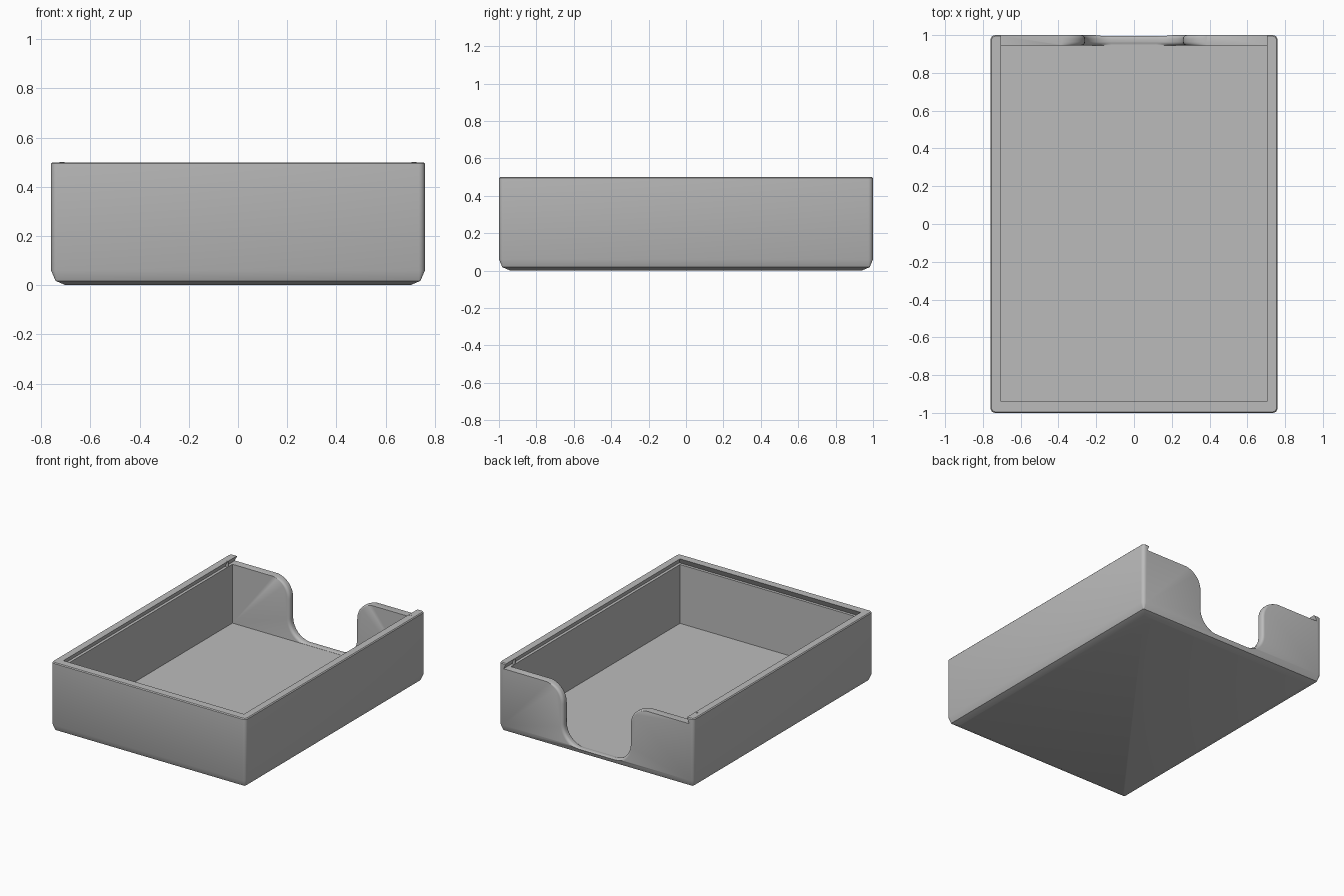
import bpy, bmesh, math

cube = bpy.data.objects.get("Cube")
if cube:
    bpy.data.objects.remove(cube, do_unlink=True)

grey = bpy.data.materials.new("plain_grey")
grey.use_nodes = True
COLOUR = (0.5, 0.5, 0.5, 1)
grey.diffuse_color = COLOUR
grey.node_tree.nodes["Principled BSDF"].inputs["Base Color"].default_value = COLOUR

HX, HY, TOP = 0.76, 1.0, 0.5          # outer half sizes and height
IN_X, IN_FRONT, IN_BACK = 0.705, -0.94, 0.945
FLOOR, LEDGE = 0.045, 0.46


def loft(name, rings):
    """Closed solid skinned through rings of equal point count."""
    bm = bmesh.new()
    rows = [[bm.verts.new(p) for p in ring] for ring in rings]
    n = len(rows[0])
    for a, b in zip(rows, rows[1:]):
        for i in range(n):
            j = (i + 1) % n
            bm.faces.new((a[i], a[j], b[j], b[i]))
    bm.faces.new(rows[0])
    bm.faces.new(rows[-1])
    bmesh.ops.recalc_face_normals(bm, faces=bm.faces)
    mesh = bpy.data.meshes.new(name)
    bm.to_mesh(mesh)
    bm.free()
    mesh.materials.append(grey)
    obj = bpy.data.objects.new(name, mesh)
    bpy.context.collection.objects.link(obj)
    return obj


def rounded_ring(inset, z, radius=0.025, steps=4):
    r = max(radius - inset, 0.006)
    cx, cy = HX - inset - r, HY - inset - r
    pts = []
    for q, (sx, sy) in enumerate(((1, 1), (-1, 1), (-1, -1), (1, -1))):
        for k in range(steps + 1):
            a = math.pi / 2 * (q + k / steps)
            pts.append((sx * cx + r * math.cos(a), sy * cy + r * math.sin(a), z))
    return pts


def rect_ring(x, y0, y1, z):
    return [(-x, y0, z), (x, y0, z), (x, y1, z), (-x, y1, z)]


def notch_ring(y, d, steps=12):
    """Bell-shaped thumb notch outline, grown by d into the wall."""
    half = [(0.39, 0.6)]
    for k in range(steps + 1):                       # outward flare
        t = k / steps
        a = math.pi / 2 * (1 + t)
        r = 0.13 - d * math.sin(t * math.pi / 2)
        half.append((0.39 + r * math.cos(a), 0.3305 + r * math.sin(a)))
    for k in range(steps + 1):                       # rounded bottom
        a = -math.pi / 2 * k / steps
        r = 0.14 + d
        half.append((0.12 + r * math.cos(a), max(0.19 + r * math.sin(a), FLOOR + 0.001)))
    full = half + [(-x, z) for x, z in reversed(half)]
    return [(x, y, z) for x, z in full]


def cut(target, cutter):
    mod = target.modifiers.new("cut", "BOOLEAN")
    mod.operation, mod.solver, mod.object = "DIFFERENCE", "EXACT", cutter
    bpy.context.view_layer.objects.active = target
    bpy.ops.object.modifier_apply(modifier=mod.name)
    bpy.data.objects.remove(cutter, do_unlink=True)


def shade(obj):
    bpy.ops.object.select_all(action="DESELECT")
    obj.select_set(True)
    bpy.context.view_layer.objects.active = obj
    bpy.ops.object.shade_smooth_by_angle(angle=math.radians(30))


# Outer shell with eased bottom and rim
tray = loft("box_tray", [rounded_ring(i, z) for i, z in (
    (0.06, 0), (0.018, 0.018), (0, 0.06), (0, TOP - 0.006), (0.006, TOP))])

# Inner pocket
cut(tray, loft("pocket_cutter", [
    rect_ring(IN_X, IN_FRONT, IN_BACK, z) for z in (FLOOR, 0.6)]))

# Dovetail lid slot, open at the back
cut(tray, loft("slot_cutter", [
    rect_ring(IN_X + s, IN_FRONT - s, 1.1, z)
    for s, z in ((0.02, LEDGE), (0, TOP), (-0.01, TOP + 0.02))]))

# Thumb notch with rounded edges through the back wall
F = 0.02
angles = [math.pi / 2 * k / 5 for k in range(6)]
edge = [(F * (1 - math.sin(a)), F * (1 - math.cos(a))) for a in angles]
slices = [(IN_BACK - 0.03, F)]
slices += [(IN_BACK + u, d) for u, d in reversed(edge)]
slices += [(HY - u, d) for u, d in edge]
slices += [(HY + 0.03, F)]
cut(tray, loft("notch_cutter", [notch_ring(y, d) for y, d in slices]))
shade(tray)

# Small catch pins near the slot opening
for side, sx in (("left", 1), ("right", -1)):
    pin = loft(side + "_catch_pin", [
        [(sx * 0.715 + 0.01 * math.cos(k * math.pi / 8), 0.9 + 0.01 * math.sin(k * math.pi / 8), z)
         for k in range(16)] for z in (LEDGE - 0.005, TOP + 0.001)])
    shade(pin)
